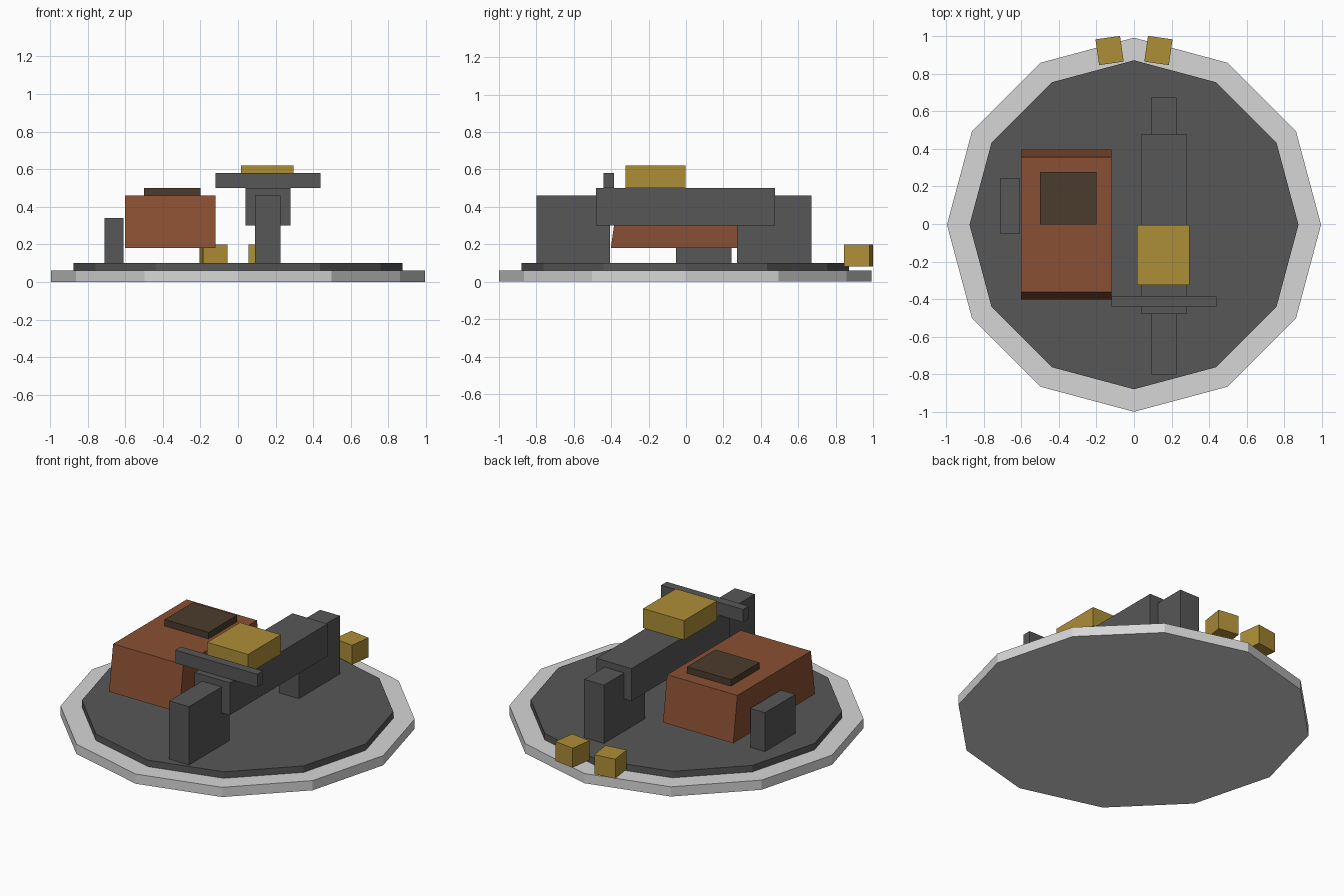
import bpy, bmesh, math
from mathutils import Matrix

if "Cube" in bpy.data.objects:
    bpy.data.objects.remove(bpy.data.objects["Cube"])


def material(name, hex_code):
    def lin(c):
        c /= 255
        return c / 12.92 if c <= 0.04045 else ((c + 0.055) / 1.055) ** 2.4
    m = bpy.data.materials.new(name)
    m.diffuse_color = [lin(int(hex_code[i:i + 2], 16)) for i in (0, 2, 4)] + [1]
    m.use_nodes = True
    m.node_tree.nodes["Principled BSDF"].inputs["Base Color"].default_value = m.diffuse_color
    return m


LIGHT = material("light_grey", "D6D6D6")
DARK = material("dark_grey", "575757")
YELLOW = material("brass_yellow", "AE8E37")
RUST = material("rust_brown", "8A5033")
DEEP = material("deep_brown", "4B3C2E")


def finish(bm, name, mat):
    mesh = bpy.data.meshes.new(name)
    bm.to_mesh(mesh)
    bm.free()
    mesh.materials.append(mat)
    ob = bpy.data.objects.new(name, mesh)
    bpy.context.collection.objects.link(ob)
    return ob


def box(name, mat, x, y, z, taper=0, turn=0):
    """Box from ranges; taper pulls the top in along y, turn is degrees about z."""
    bm = bmesh.new()
    bmesh.ops.create_cube(bm, size=1)
    for v in bm.verts:
        if v.co.z > 0:
            v.co.y *= 1 - 2 * taper / (y[1] - y[0])
        v.co.x *= x[1] - x[0]
        v.co.y *= y[1] - y[0]
        v.co.z *= z[1] - z[0]
    ob = finish(bm, name, mat)
    ob.location = [sum(r) / 2 for r in (x, y, z)]
    ob.rotation_euler.z = math.radians(turn)
    return ob


def disc(name, mat, radius, z0, z1):
    bm = bmesh.new()
    bmesh.ops.create_cone(bm, cap_ends=True, segments=12, radius1=radius,
                          radius2=radius, depth=z1 - z0,
                          matrix=Matrix.Translation((0, -0.004, (z0 + z1) / 2)))
    return finish(bm, name, mat)


# Twelve-sided base
disc("base_rim", LIGHT, 0.995, 0, 0.06)
disc("base_deck", DARK, 0.875, 0.06, 0.10)

# Beam on two posts, with a crossbar and a block on top
box("beam", DARK, (0.04, 0.28), (-0.48, 0.475), (0.30, 0.50))
box("front_post", DARK, (0.09, 0.225), (-0.80, -0.405), (0.10, 0.46))
box("back_post", DARK, (0.09, 0.225), (0.272, 0.672), (0.10, 0.46))
box("crossbar", DARK, (-0.12, 0.44), (-0.44, -0.385), (0.50, 0.58))
box("beam_block", YELLOW, (0.016, 0.296), (-0.324, -0.004), (0.50, 0.62))

# Tapered body with hatch, and the side block next to it
box("body", RUST, (-0.60, -0.12), (-0.402, 0.396), (0.18, 0.46), taper=0.04)
box("hatch", DEEP, (-0.50, -0.20), (-0.002, 0.276), (0.46, 0.50))
box("side_block", DARK, (-0.71, -0.61), (-0.054, 0.244), (0.10, 0.34))

# Pair of blocks on the back rim
for side, s in (("left", -1), ("right", 1)):
    box(side + "_rim_block", YELLOW, (s * 0.13 - 0.066, s * 0.13 + 0.066),
        (0.854, 0.992), (0.08, 0.20), turn=-8 * s)
